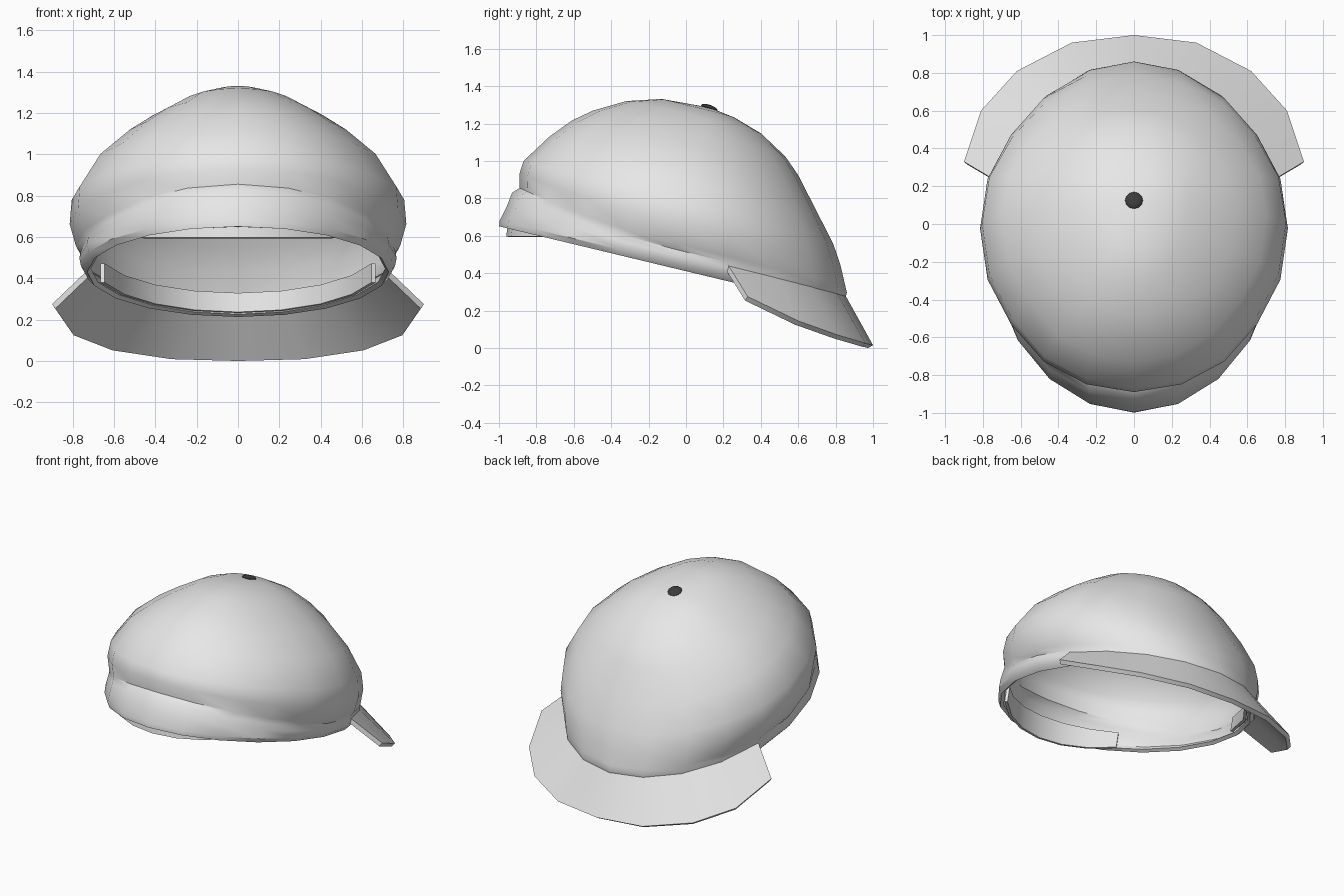
import bpy, bmesh, math
from mathutils import Vector, Matrix

if "Cube" in bpy.data.objects:
    bpy.data.objects.remove(bpy.data.objects["Cube"])

TILT = math.radians(13.5)
N = 20


def material(name, value):
    m = bpy.data.materials.new(name)
    m.diffuse_color = (value, value, value, 1)
    m.use_nodes = True
    m.node_tree.nodes["Principled BSDF"].inputs["Base Color"].default_value = m.diffuse_color
    return m


grey = material("light_grey", 0.8)
dark = material("dark_grey", 0.045)


def world(x, u, h):
    """Cap space (side, forward, up from the rim) to world space."""
    c, s = math.cos(TILT), math.sin(TILT)
    return Vector((x, -0.08 + u * c + h * s, 0.43 - u * s + h * c))


def finish(name, bm, mat, thick=0, offset=-1, angle=35):
    bmesh.ops.recalc_face_normals(bm, faces=bm.faces)
    me = bpy.data.meshes.new(name)
    bm.to_mesh(me)
    bm.free()
    ob = bpy.data.objects.new(name, me)
    bpy.context.collection.objects.link(ob)
    me.materials.append(mat)
    bpy.ops.object.select_all(action='DESELECT')
    ob.select_set(True)
    bpy.context.view_layer.objects.active = ob
    if thick:
        mod = ob.modifiers.new("thickness", 'SOLIDIFY')
        mod.thickness = thick
        mod.offset = offset
        bpy.ops.object.modifier_apply(modifier=mod.name)
    bpy.ops.object.shade_smooth_by_angle(angle=math.radians(angle))
    return ob


def bridge(bm, a, b, closed):
    n = len(a)
    for i in range(n if closed else n - 1):
        j = (i + 1) % n
        bm.faces.new((a[i], a[j], b[j], b[i]))


# Crown: rings given as back (height, reach), side (height, width), front (height, reach)
RINGS = [
    (0, .945, 0, .73, 0, .93),
    (.03, .95, .03, .76, .03, .94),
    (.115, .93, .07, .768, .06, .945),
    (.19, .92, .10, .762, .09, .945),
    (.225, .887, .13, .785, .12, .93),
    (.30, .905, .24, .815, .22, .88),
    (.37, .90, .36, .805, .324, .815),
    (.53, .795, .53, .70, .471, .69),
    (.64, .70, .66, .55, .64, .545),
    (.72, .60, .74, .43, .72, .456),
    (.81, .44, .82, .29, .81, .30),
    (.865, .26, .865, .16, .86, .14),
]


def ring_point(ring, angle, seam=1.0):
    hb, ub, hs, xs, hf, uf = ring
    c, s = math.cos(angle), math.sin(angle)
    reach, hend = (uf, hf) if c > 0 else (ub, hb)
    return world(xs * s * seam, reach * c * seam, hs + (hend - hs) * c * c)


bm = bmesh.new()
rows = []
for k, r in enumerate(RINGS):
    rows.append([bm.verts.new(ring_point(
        r, 2 * math.pi * i / N, 0.988 if k > 3 and i in (3, 7, 13, 17) else 1))
        for i in range(N)])
for a, b in zip(rows, rows[1:]):
    bridge(bm, a, b, True)
pole = bm.verts.new(world(0, 0, .88))
for i in range(N):
    bm.faces.new((rows[-1][i], rows[-1][(i + 1) % N], pole))
finish("crown", bm, grey, 0.025)

# Visor: right half outline, mirrored, joined to the foot of the crown
half = [(0, 1.0, .015), (.33, .96, .025), (.62, .81, .07), (.81, .6, .145), (.9, .33, .275)]
outline = [(-x, y, z) for x, y, z in half[:0:-1]] + half
foot = (.08, .93, .09, .755, .08, .935)
bm = bmesh.new()
outer = [bm.verts.new(p) for p in outline]
inner = [bm.verts.new(ring_point(foot, math.radians(18 * (i - 4)))) for i in range(9)]
for i in range(8):
    bm.faces.new((outer[i], outer[i + 1], inner[i + 1], inner[i]))
visor = finish("visor", bm, grey, 0.03, -1)
low = min(v.co.z for v in visor.data.vertices)
for v in visor.data.vertices:
    if v.co.z < 0.01:
        v.co.z = max(v.co.z, 0.0)


# Inner strips: back strap with a level lower edge, and front sweatband
def strip(name, start, end, steps, level=None):
    bm = bmesh.new()
    lo, hi = [], []
    for i in range(steps + 1):
        a = math.radians(start + (end - start) * i / steps)
        x, u = .69 * math.sin(a), .90 * math.cos(a)
        p = world(x, u, .015)
        if level is not None:
            p.z = level
        lo.append(bm.verts.new(p))
        hi.append(bm.verts.new(world(x, u, .11)))
    bridge(bm, lo, hi, False)
    finish(name, bm, grey, 0.02, 0)


strip("back_strap", 138, 222, 6, .595)
strip("front_sweatband", -72, 72, 8)

# Button on the top
bm = bmesh.new()
bmesh.ops.create_uvsphere(
    bm, u_segments=12, v_segments=6, radius=0.047,
    matrix=Matrix.Translation(world(0, 0, .878)) @ Matrix.Rotation(-TILT - .1, 4, 'X')
    @ Matrix.Diagonal((1, 1, .35, 1)))
finish("button", bm, dark)
